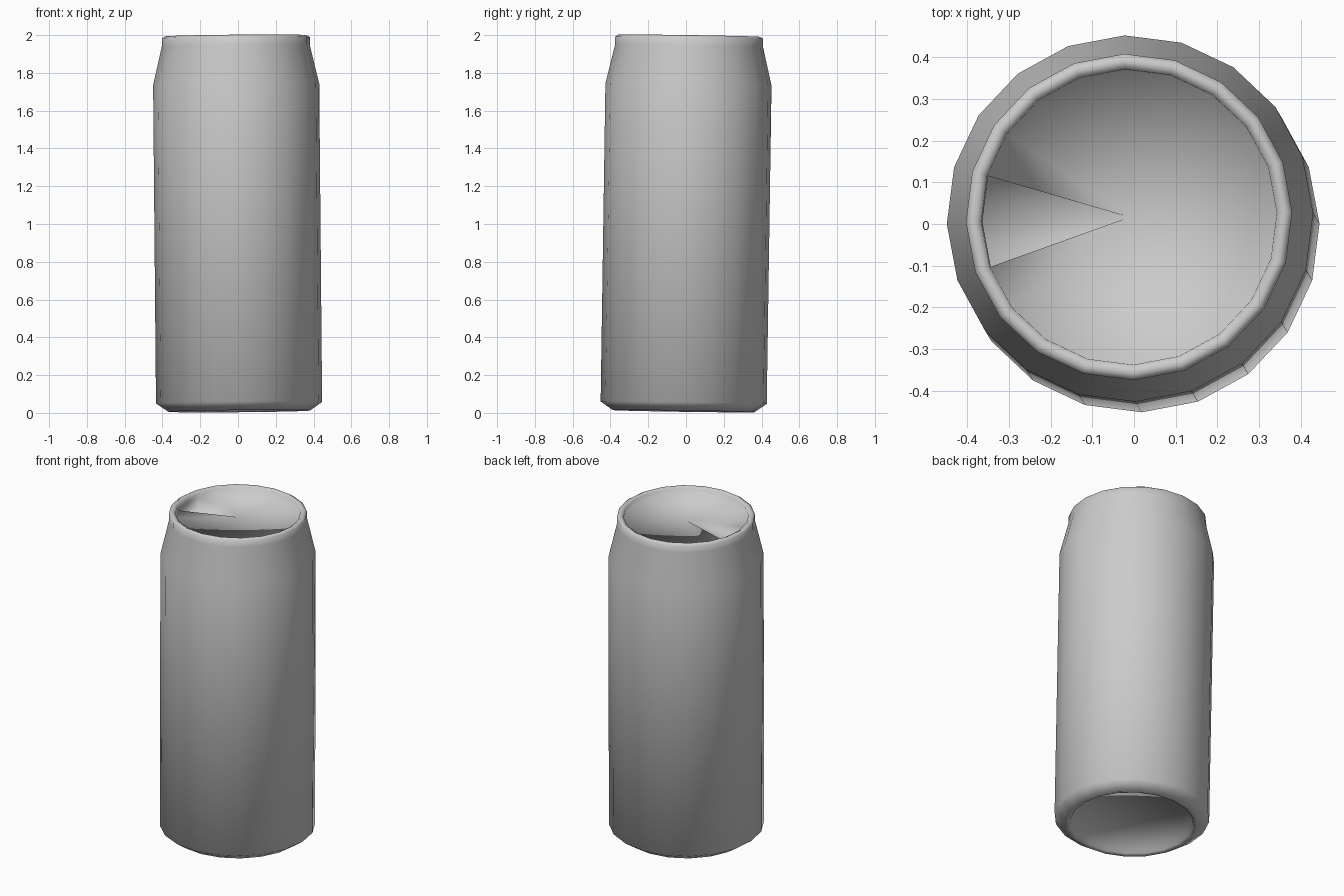
import bpy
import bmesh
from math import cos, sin, radians

SIDES = 20
TWIST = radians(1.7)
APEX_Z = 1.955

cube = bpy.data.objects.get("Cube")
if cube:
    bpy.data.objects.remove(cube, do_unlink=True)

grey = bpy.data.materials.new("plain grey")
grey.use_nodes = True
grey.diffuse_color = (0.6, 0.6, 0.6, 1)
grey.node_tree.nodes["Principled BSDF"].inputs["Base Color"].default_value = (0.6, 0.6, 0.6, 1)

bm = bmesh.new()


def point(r, z, k):
    a = radians(360 / SIDES) * k + TWIST
    return bm.verts.new((r * cos(a), r * sin(a), z))


# Shell: bottom recess, base bevel, body, shoulder, neck, rolled rim, inner wall
profile = [(0.34, 0.04), (0.35, 0.012), (0.375, 0.005), (0.44, 0.05),
           (0.44, 1.735), (0.392, 1.94), (0.392, 1.982), (0.375, 1.993),
           (0.355, 1.982), (0.353, APEX_Z)]
rings = [[point(r, z, k) for k in range(SIDES)] for r, z in profile]
for low, high in zip(rings, rings[1:]):
    for k in range(SIDES):
        n = (k + 1) % SIDES
        bm.faces.new((low[k], low[n], high[n], high[k]))

# Recessed base
base = bm.verts.new((0, 0, 0.045))
for k in range(SIDES):
    bm.faces.new((base, rings[0][(k + 1) % SIDES], rings[0][k]))

# Lid, with a two-sector wedge pressed down for the opening
lid = rings[-1]
apex = bm.verts.new((0, 0, APEX_Z))
first, last = SIDES // 2 - 1, SIDES // 2 + 1
for k in range(SIDES):
    if not first <= k < last:
        bm.faces.new((apex, lid[k], lid[(k + 1) % SIDES]))
floor = {k: point(0.353, APEX_Z - 0.08, k) for k in range(first, last + 1)}
for k in range(first, last):
    bm.faces.new((apex, floor[k], floor[k + 1]))
    bm.faces.new((floor[k], lid[k], lid[k + 1], floor[k + 1]))
bm.faces.new((apex, lid[first], floor[first]))
bm.faces.new((apex, floor[last], lid[last]))

bmesh.ops.recalc_face_normals(bm, faces=bm.faces)
for f in bm.faces:
    f.smooth = True

mesh = bpy.data.meshes.new("can")
bm.to_mesh(mesh)
bm.free()
mesh.materials.append(grey)
can = bpy.data.objects.new("can", mesh)
bpy.context.collection.objects.link(can)

# Slight lean of the whole can
can.rotation_euler = (-0.015, -0.009, 0)
can.location = (0.006, -0.013, 0.004)
